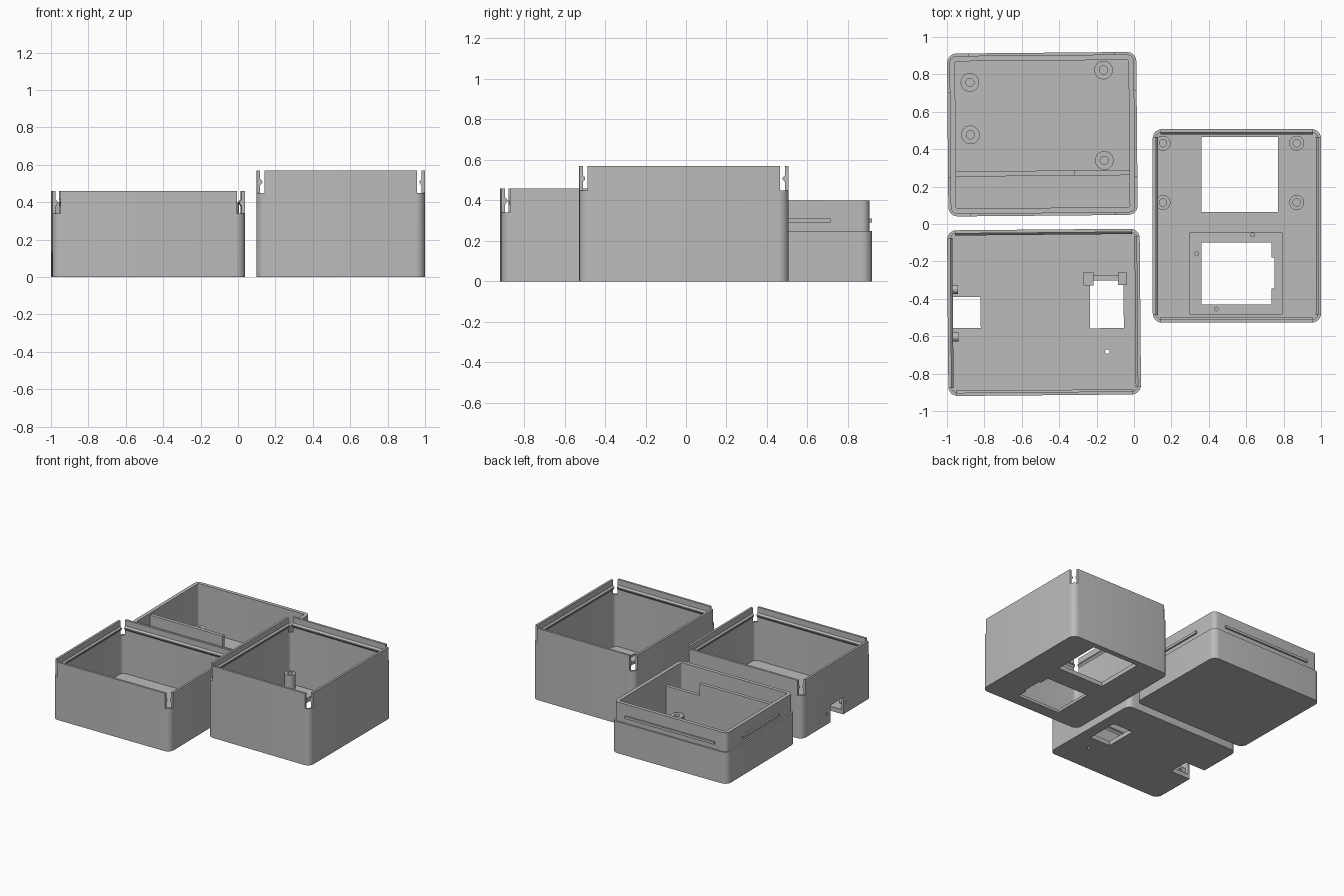
import bpy, math
import bmesh
from mathutils import Matrix, Vector

if "Cube" in bpy.data.objects:
    bpy.data.objects.remove(bpy.data.objects["Cube"])

grey = bpy.data.materials.new("plain grey")
grey.diffuse_color = (0.5, 0.5, 0.5, 1)
grey.use_nodes = True
grey.node_tree.nodes["Principled BSDF"].inputs["Base Color"].default_value = grey.diffuse_color


def rounded(w, d, r, n=6):
    """Outline of a rounded rectangle centred on the origin."""
    pts = []
    for k, (sx, sy) in enumerate([(1, 1), (-1, 1), (-1, -1), (1, -1)]):
        for i in range(n + 1):
            a = math.pi / 2 * (k + i / n)
            pts.append((sx * (w / 2 - r) + r * math.cos(a),
                        sy * (d / 2 - r) + r * math.sin(a)))
    return pts


def loft(name, rings, smooth=True):
    """Join equal rings of 3D points into a closed skin, capped at both ends."""
    bm = bmesh.new()
    loops = [[bm.verts.new(p) for p in ring] for ring in rings]
    n = len(loops[0])
    for a, b in zip(loops, loops[1:]):
        for i in range(n):
            j = (i + 1) % n
            bm.faces.new((a[i], a[j], b[j], b[i]))
    bm.faces.new(loops[0][::-1])
    bm.faces.new(loops[-1])
    bmesh.ops.recalc_face_normals(bm, faces=bm.faces)
    me = bpy.data.meshes.new(name)
    bm.to_mesh(me)
    bm.free()
    ob = bpy.data.objects.new(name, me)
    me.materials.append(grey)
    bpy.context.collection.objects.link(ob)
    return ob


def tub(name, cx, cy, w, d, profile, r=0.05):
    """Open box from (inset, height) steps running up outside, down inside."""
    return loft(name, [[(cx + x, cy + y, z) for x, y in
                        rounded(w - 2 * s, d - 2 * s, max(r - s, 0.008))]
                       for s, z in profile])


def block(name, x0, x1, y0, y1, z0, z1):
    sq = [(x0, y0), (x1, y0), (x1, y1), (x0, y1)]
    return loft(name, [[(x, y, z) for x, y in sq] for z in (z0, z1)])


def turned(name, base, axis, profile, n=24):
    """Round part from (radius, distance) steps along z or x."""
    rings = []
    for r, h in profile:
        ring = []
        for i in range(n):
            a = 2 * math.pi * i / n
            u, v = r * math.cos(a), r * math.sin(a)
            ring.append(Vector(base) + Vector((u, v, h) if axis == 'z' else (h, u, v)))
        rings.append(ring)
    return loft(name, rings)


def post(name, x, y, r, ri, top):
    return turned(name, (x, y, 0), 'z', [(r, 0.02), (r, top), (ri, top), (ri, 0.04)])


def cut(ob, cutters):
    for c in cutters:
        m = ob.modifiers.new("cut", 'BOOLEAN')
        m.operation, m.solver, m.object = 'DIFFERENCE', 'EXACT', c
        bpy.context.view_layer.objects.active = ob
        bpy.ops.object.modifier_apply(modifier=m.name)
        bpy.data.objects.remove(c)


def corner_slots(cx, cy, w, d, z0, z1, s=0.042):
    out = []
    for sx in (-1, 1):
        for sy in (-1, 1):
            x, y = cx + sx * w / 2, cy + sy * d / 2
            out.append(block("slot_cutter", x - s, x + s, y - s, y + s, z0, z1 + 0.1))
    return out


def rim_profile(h, t=0.017, floor=0.035):
    """Plain wall with a snap ridge just below the rim on the inside."""
    return [(0, 0), (0, h), (t, h), (t, h - 0.045), (t + 0.011, h - 0.058),
            (t + 0.011, h - 0.066), (t, h - 0.08), (t, floor)]


def drill(x, y, r, z0, z1):
    return turned("drill_cutter", (x, y, 0), 'z', [(r, z0), (r, z1)], 16)


def tilt(obs, cx, cy, deg=0.5):
    m = (Matrix.Translation((cx, cy, 0)) @ Matrix.Rotation(math.radians(deg), 4, 'Z')
         @ Matrix.Translation((-cx, -cy, 0)))
    for o in obs:
        o.data.transform(m)


# Front left box, with a window, a side opening and a pin hole
ax, ay, aw, ad, ah = -0.481, -0.4725, 1.03, 0.886, 0.46
a_box = tub("front_box", ax, ay, aw, ad, rim_profile(ah))
cut(a_box, corner_slots(ax, ay, aw, ad, 0.34, ah) + [
    block("window_cutter", -0.235, -0.055, -0.56, -0.30, -0.1, 0.1),
    block("side_cutter", -1.1, -0.82, -0.552, -0.387, -0.1, 0.135),
    drill(-0.145, -0.685, 0.012, -0.1, 0.1),
    turned("screw_cutter", (0, -0.345, 0.08), 'x', [(0.011, -1.1), (0.011, -0.9)], 16),
    turned("screw_cutter", (0, -0.60, 0.08), 'x', [(0.011, -1.1), (0.011, -0.9)], 16)])
a_parts = [a_box]
# Screw bosses beside the side opening
for y in (-0.345, -0.60):
    a_parts.append(turned("side_boss", (0, y, 0.08), 'x',
                          [(0.011, -0.985), (0.024, -0.985), (0.024, -0.94), (0.011, -0.94),
                           (0.011, -0.95)], 20))
# Bracket over the window
for x0, x1 in ((-0.27, -0.215), (-0.085, -0.035)):
    a_parts.append(block("window_bracket", x0, x1, -0.33, -0.262, 0.02, 0.075))
a_parts.append(block("window_bar", -0.215, -0.085, -0.305, -0.275, 0.02, 0.06))
tilt(a_parts, ax, ay)

# Back left box, with a stepped-in lip
bx, by, bw, bd = -0.49, 0.48, 1.012, 0.871
b_parts = [tub("back_box", bx, by, bw, bd,
               [(0, 0), (0, 0.25), (0.013, 0.25), (0.013, 0.40), (0.042, 0.40), (0.042, 0.03)])]
# Snap ridges round the lip
for s in (-1, 1):
    x, y = bx + s * (bw / 2 - 0.01), by + s * (bd / 2 - 0.01)
    b_parts.append(block("side_ridge", x - 0.01, x + 0.01, 0.25, 0.71, 0.29, 0.31))
    b_parts.append(block("end_ridge", -0.88, -0.10, y - 0.01, y + 0.01, 0.29, 0.31))
# Stepped divider
b_parts.append(block("divider_high", -0.96, -0.32, 0.257, 0.285, 0.02, 0.385))
b_parts.append(block("divider_low", -0.32, -0.02, 0.257, 0.285, 0.02, 0.29))
# Board posts
for x, y in ((-0.875, 0.76), (-0.875, 0.48), (-0.16, 0.82), (-0.16, 0.337)):
    b_parts.append(post("back_post", x, y, 0.05, 0.022, 0.11))
tilt(b_parts, bx, by)

# Right box, with two floor windows and a screen recess
cx, cy, cw, cd, ch = 0.55, -0.01, 0.9, 1.035, 0.57
c_box = tub("right_box", cx, cy, cw, cd, rim_profile(ch))
cut(c_box, corner_slots(cx, cy, cw, cd, 0.45, ch) + [
    block("window_cutter", 0.36, 0.77, 0.065, 0.465, -0.1, 0.1),
    block("recess_cutter", 0.30, 0.79, -0.485, -0.045, 0.022, 0.1),
    block("screen_cutter", 0.36, 0.735, -0.43, -0.10, -0.1, 0.1),
    block("tab_cutter", 0.70, 0.752, -0.345, -0.18, -0.1, 0.1)]
    + [drill(x, y, 0.01, 0.01, 0.1) for x, y in ((0.335, -0.16), (0.635, -0.058), (0.44, -0.455))])
# Board posts
for x in (0.155, 0.87):
    for y in (0.115, 0.432):
        post("right_post", x, y, 0.04, 0.02, 0.15)

# Smooth the rounded corners, keep the edges sharp
bpy.ops.object.select_all(action='SELECT')
bpy.context.view_layer.objects.active = c_box
bpy.ops.object.shade_smooth_by_angle(angle=math.radians(30))
